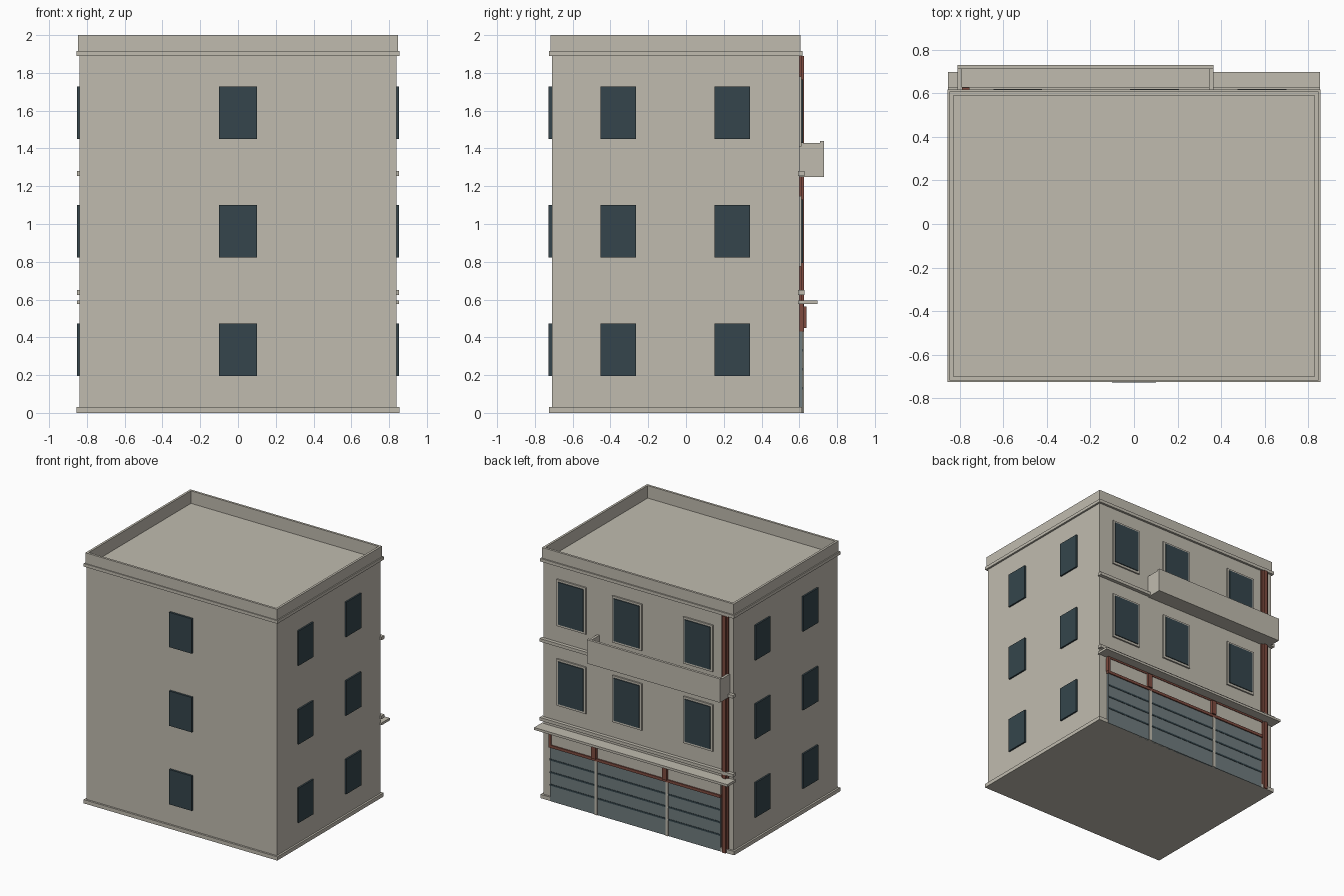
import bpy

if "Cube" in bpy.data.objects:
    bpy.data.objects.remove(bpy.data.objects["Cube"])

def material(name, rgb):
    m = bpy.data.materials.new(name)
    m.diffuse_color = (*rgb, 1)
    m.use_nodes = True
    m.node_tree.nodes["Principled BSDF"].inputs["Base Color"].default_value = m.diffuse_color
    return m

WALL = material("beige plaster", (0.53, 0.50, 0.43))
GLASS = material("dark glass", (0.035, 0.06, 0.072))
SHUTTER = material("grey blue shutter", (0.16, 0.2, 0.21))
RED = material("brick red", (0.21, 0.07, 0.05))

def boxes(name, mat, *spans):
    """One object from boxes given as (x0, x1, y0, y1, z0, z1)."""
    verts, faces = [], []
    for x0, x1, y0, y1, z0, z1 in spans:
        n = len(verts)
        verts += [(x, y, z) for z in (z0, z1)
                  for x, y in ((x0, y0), (x1, y0), (x1, y1), (x0, y1))]
        faces += [[n + i for i in f] for f in
                  ((3, 2, 1, 0), (4, 5, 6, 7), (0, 1, 5, 4),
                   (1, 2, 6, 5), (2, 3, 7, 6), (3, 0, 4, 7))]
    me = bpy.data.meshes.new(name)
    me.from_pydata(verts, [], faces)
    me.materials.append(mat)
    ob = bpy.data.objects.new(name, me)
    bpy.context.collection.objects.link(ob)
    return ob

def ring(x, y0, y1, z0, z1, t):
    """Four boxes forming a rectangular wall of thickness t."""
    return [(-x, x, y0, y0 + t, z0, z1), (-x, x, y1 - t, y1, z0, z1),
            (-x, -x + t, y0 + t, y1 - t, z0, z1),
            (x - t, x, y0 + t, y1 - t, z0, z1)]

# Main block, plinth, cornice and roof parapet
F, B = -0.71, 0.60
boxes("building_body", WALL, (-0.84, 0.84, F, B, 0, 1.90))
boxes("plinth", WALL, (-0.855, 0.855, -0.725, 0.615, 0, 0.03))
boxes("cornice", WALL, *ring(0.855, -0.725, 0.618, 1.89, 1.915, 0.02))
boxes("roof_parapet", WALL, *ring(0.846, -0.717, 0.607, 1.89, 2.0, 0.018))

# Plain windows on the front and both sides, three floors
for floor, z in enumerate((0.195, 0.822, 1.45)):
    top = z + 0.278
    boxes(f"front_window_{floor}", GLASS, (-0.10, 0.10, -0.727, F, z, top))
    for s, side in ((-1, "left"), (1, "right")):
        x0, x1 = sorted((s * 0.84, s * 0.853))
        for k, (y0, y1) in enumerate(((-0.452, -0.265), (0.15, 0.338))):
            boxes(f"{side}_window_{floor}_{k}", GLASS, (x0, x1, y0, y1, z, top))

# Framed windows on the street facade
for floor, z in enumerate((0.775, 1.41)):
    for k, x in enumerate((0.587, 0.094, -0.533)):
        boxes(f"facade_frame_{floor}_{k}", WALL,
              (x - 0.13, x + 0.13, B, 0.612, z, z + 0.372))
        boxes(f"facade_glass_{floor}_{k}", GLASS,
              (x - 0.112, x + 0.112, 0.612, 0.619, z + 0.018, z + 0.356))

# Ledges and shop canopy
boxes("lower_ledge", WALL, (-0.853, 0.853, 0.593, 0.628, 0.625, 0.65))
boxes("upper_ledge", WALL, (-0.853, 0.853, 0.593, 0.628, 1.255, 1.28))
boxes("shop_canopy", WALL, (-0.853, 0.853, 0.593, 0.697, 0.576, 0.595))

# Balcony: floor, two end walls and the taller front wall
boxes("balcony", WALL,
      (-0.79, 0.345, B, 0.71, 1.25, 1.27),
      (-0.81, -0.79, B, 0.71, 1.25, 1.43),
      (0.345, 0.365, B, 0.71, 1.25, 1.43),
      (-0.81, 0.365, 0.71, 0.73, 1.25, 1.44))

# Shop front: slatted shutters with sign boards above
for k, (x0, x1) in enumerate(((0.37, 0.77), (-0.255, 0.35), (-0.735, -0.275))):
    boxes(f"shutter_{k}", SHUTTER, (x0, x1, B, 0.617, 0.0, 0.43))
    boxes(f"shutter_gaps_{k}", GLASS,
          *[(x0, x1, 0.617, 0.62, z, z + 0.013) for z in (0.125, 0.225, 0.325)])
    boxes(f"sign_board_{k}", WALL, (x0, x1, B, 0.617, 0.45, 0.576))
boxes("shop_posts", WALL,
      *[(x - 0.011, x + 0.011, B, 0.624, 0, 0.43) for x in (0.36, -0.265)])
boxes("sign_rail", RED, (-0.74, 0.775, B, 0.626, 0.43, 0.452),
      (-0.74, 0.775, B, 0.622, 0.562, 0.576))
boxes("sign_brackets", RED,
      *[(x - 0.02, x + 0.02, B, 0.638, 0.45, 0.562) for x in (0.372, -0.255)],
      (0.755, 0.778, B, 0.626, 0.45, 0.562))

# Tall red pilaster near the corner
boxes("red_pilaster", RED, (-0.80, -0.74, B, 0.612, 0, 1.89),
      (-0.788, -0.755, 0.612, 0.626, 0, 1.89))
